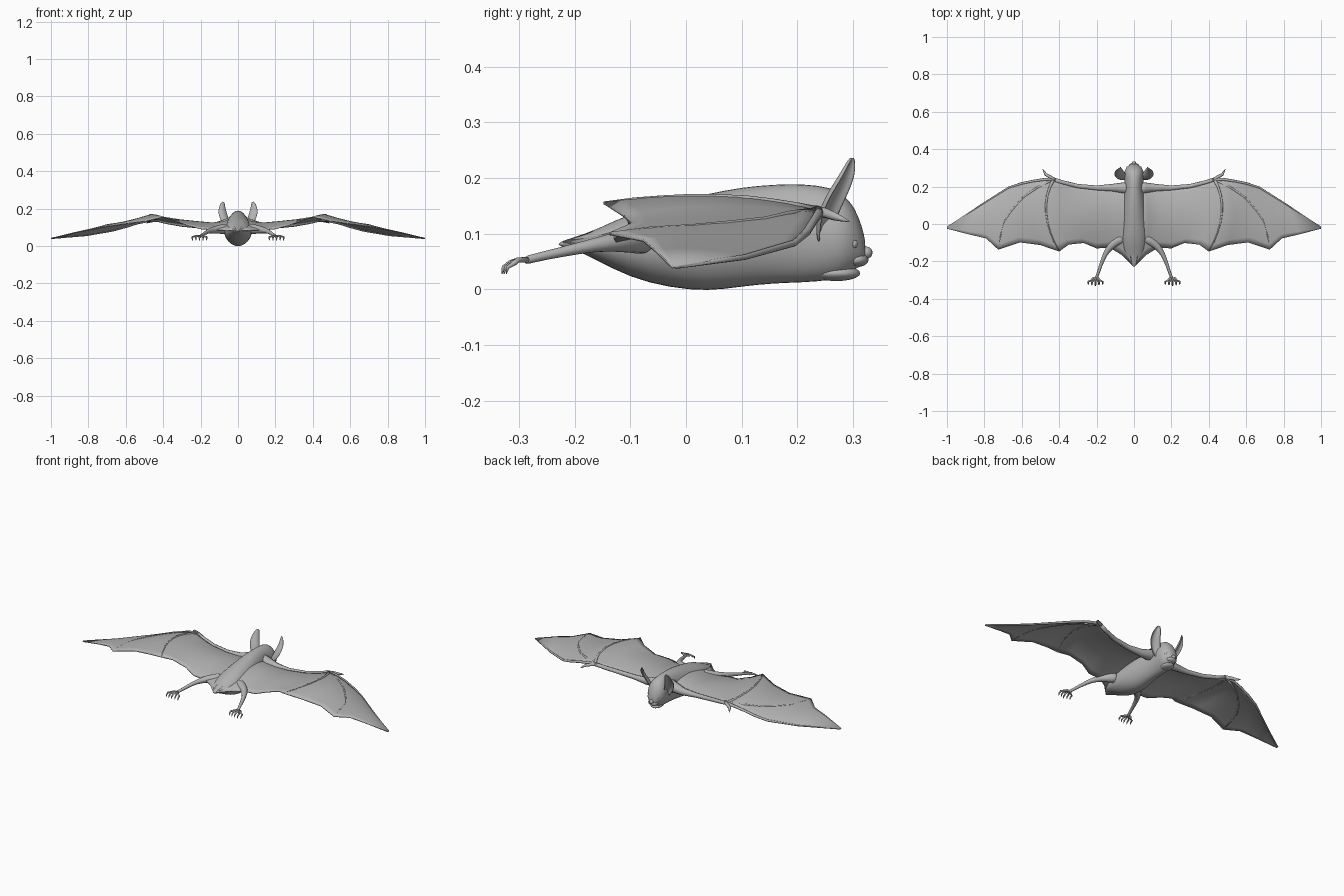
import bpy, bmesh, math
from mathutils import Vector as V

if "Cube" in bpy.data.objects:
    bpy.data.objects.remove(bpy.data.objects["Cube"])

grey = bpy.data.materials.new("grey")
grey.diffuse_color = (.45, .45, .45, 1)
grey.use_nodes = True
grey.node_tree.nodes["Principled BSDF"].inputs["Base Color"].default_value = grey.diffuse_color


def make(name, bm, mirror=False, thick=0, sub=0):
    bmesh.ops.recalc_face_normals(bm, faces=bm.faces)
    me = bpy.data.meshes.new(name)
    bm.to_mesh(me)
    bm.free()
    me.materials.append(grey)
    ob = bpy.data.objects.new(name, me)
    bpy.context.collection.objects.link(ob)
    for p in me.polygons:
        p.use_smooth = True
    if thick:
        s = ob.modifiers.new("thickness", 'SOLIDIFY')
        s.thickness, s.offset = thick, 0
    if sub:
        ob.modifiers.new("smooth", 'SUBSURF').levels = sub
        ob.modifiers["smooth"].render_levels = sub
    if mirror:
        m = ob.modifiers.new("mirror", 'MIRROR')
        m.use_mirror_merge = False
    return ob


def loft(rows, closed=True):
    """Skin a list of equally long point rows; closed rows get end caps."""
    bm = bmesh.new()
    vs = [[bm.verts.new(p) for p in r] for r in rows]
    n = len(rows[0])
    for a, b in zip(vs, vs[1:]):
        for i in range(n if closed else n - 1):
            j = (i + 1) % n
            bm.faces.new((a[i], a[j], b[j], b[i]))
    if closed:
        bm.faces.new(vs[0])
        bm.faces.new(vs[-1])
    return bm


def tube(name, pts, radii, sides=8, sub=0):
    pts = [V(p) for p in pts]
    rows = []
    for i, p in enumerate(pts):
        d = pts[min(i + 1, len(pts) - 1)] - pts[max(i - 1, 0)]
        q = d.to_track_quat('Z', 'Y')
        rows.append([p + q @ V((math.cos(t), math.sin(t), 0)) * radii[i]
                     for t in (k * math.tau / sides for k in range(sides))])
    return make(name, loft(rows), True, 0, sub)


def blob(name, loc, size, mirror=False):
    bm = bmesh.new()
    bmesh.ops.create_uvsphere(bm, u_segments=16, v_segments=10, radius=1)
    bmesh.ops.scale(bm, vec=size, verts=bm.verts)
    bmesh.ops.translate(bm, vec=loc, verts=bm.verts)
    return make(name, bm, mirror)


# Body and head: y, half width, bottom z, top z
prof = [(-.23, .004, .077, .085), (-.2, .028, .072, .094), (-.16, .056, .052, .108),
        (-.1, .074, .02, .138), (-.03, .077, .002, .158), (.04, .071, -.005, .173),
        (.1, .064, .004, .185), (.16, .055, .01, .19), (.21, .05, .011, .191),
        (.26, .055, .015, .185), (.285, .052, .022, .17), (.303, .04, .036, .148),
        (.316, .026, .042, .115), (.323, .012, .046, .085)]
rows = []
for y, w, lo, hi in prof:
    c, h = (lo + hi) / 2, (hi - lo) / 2
    rows.append([(w * math.cos(t), y, c + h * math.sin(t))
                 for t in (k * math.tau / 20 for k in range(20))])
make("body", loft(rows), sub=1)
# Face
blob("lower_jaw", (0, .27, .029), (.033, .043, .014))
blob("muzzle", (0, .306, .053), (.03, .022, .013))
blob("nose", (0, .324, .066), (.012, .011, .011))
blob("eye", (.032, .301, .082), (.009, .008, .009), True)

# Ears: cupped leaves
ear = [(.046, .244, .085, .012), (.056, .246, .115, .022), (.07, .256, .145, .026),
       (.078, .268, .17, .026), (.083, .282, .195, .022), (.082, .292, .217, .015),
       (.080, .297, .232, .008), (.079, .299, .236, .002)]
rows = []
for x, y, z, w in ear:
    row = []
    for k in range(9):
        a = (k / 8 - .5) * 2.9
        u, v = w * math.sin(a), w * (.55 - math.cos(a)) * .8
        f = math.radians(-35)
        row.append((x + u * math.cos(f) - v * math.sin(f),
                    y + u * math.sin(f) + v * math.cos(f), z))
    rows.append(row)
make("ear", loft(rows, False), True, .005, 1)

# Wing membrane: leading, middle and trailing point of each station
wing = [((.03, .19, .125), (.03, .03, .15), (.01, -.22, .083)),
        ((.06, .192, .115), (.075, .035, .128), (.065, -.165, .083)),
        ((.12, .193, .106), (.14, .05, .122), (.13, -.125, .085)),
        ((.2, .192, .107), (.22, .04, .13), (.2, -.13, .092)),
        ((.3, .202, .115), (.31, .05, .14), (.27, -.101, .11)),
        ((.38, .222, .128), (.4, .05, .153), (.35, -.11, .138)),
        ((.43, .238, .14), (.47, .06, .166), (.4, -.147, .155)),
        ((.48, .238, .135), (.535, .07, .147), (.5, -.112, .132)),
        ((.54, .229, .122), (.61, .07, .128), (.61, -.098, .117)),
        ((.6, .217, .103), (.685, .04, .114), (.725, -.137, .1)),
        ((.67, .194, .083), (.75, .06, .094), (.79, -.077, .088)),
        ((.81, .106, .058), (.85, .03, .07), (.88, -.056, .07)),
        ((1, -.015, .04), (1, -.02, .041), (1, -.025, .04))]


def chord(s, t):
    a, b, c = (V(p) for p in s)
    return a * (1 - t) * (1 - 2 * t) + b * 4 * t * (1 - t) + c * t * (2 * t - 1)


def between(i, j, f, t):
    """Membrane point part way between two stations."""
    return chord(wing[i], t).lerp(chord(wing[j], t), f)


rows = [[chord(s, k / 12) for k in range(13)] for s in wing]
make("wing_membrane", loft(rows, False), True, .005)
# Arm, finger bones and thumb
tube("arm", [s[0] for s in wing[:7]], [.034, .03, .021, .014, .012, .011, .011])
tube("first_finger", [V(s[0]) for s in wing[6:-1]] + [(.998, -.018, .04)],
     [.010, .008, .007, .007, .006, .005, .003])
tube("inner_finger", [chord(wing[6], k / 8) for k in range(9)],
     [.009, .007, .006, .006, .005, .005, .004, .004, .003])
tube("outer_finger", [wing[6][0], between(7, 8, .3, .14), between(8, 9, .1, .27),
                      between(8, 9, .7, .43), chord(wing[9], .58),
                      chord(wing[9], .8), wing[9][2]],
     [.008, .006, .005, .005, .004, .004, .003])
tube("thumb", [(.42, .233, .14), (.45, .252, .137), (.472, .265, .132), (.48, .279, .127),
               (.488, .293, .122)], [.011, .009, .008, .005, .001])

# Legs and clawed toes
tube("leg", [(.05, -.07, .092), (.09, -.09, .09), (.13, -.122, .086), (.157, -.165, .08),
             (.178, -.22, .068), (.195, -.275, .056), (.205, -.292, .051)],
     [.034, .028, .02, .013, .010, .008, .009], 8, 1)
for i in range(5):
    x = .168 + .019 * i
    y = -.328 + .004 * abs(i - 2)
    b = .195 + .005 * i
    tube(f"toe_{i + 1}", [(b, -.285, .053), ((b + x) / 2, -.302, .053), (x, y + .012, .048),
                          (x, y, .04), (x, y - .003, .028)], [.006, .005, .005, .004, .001], 6)
